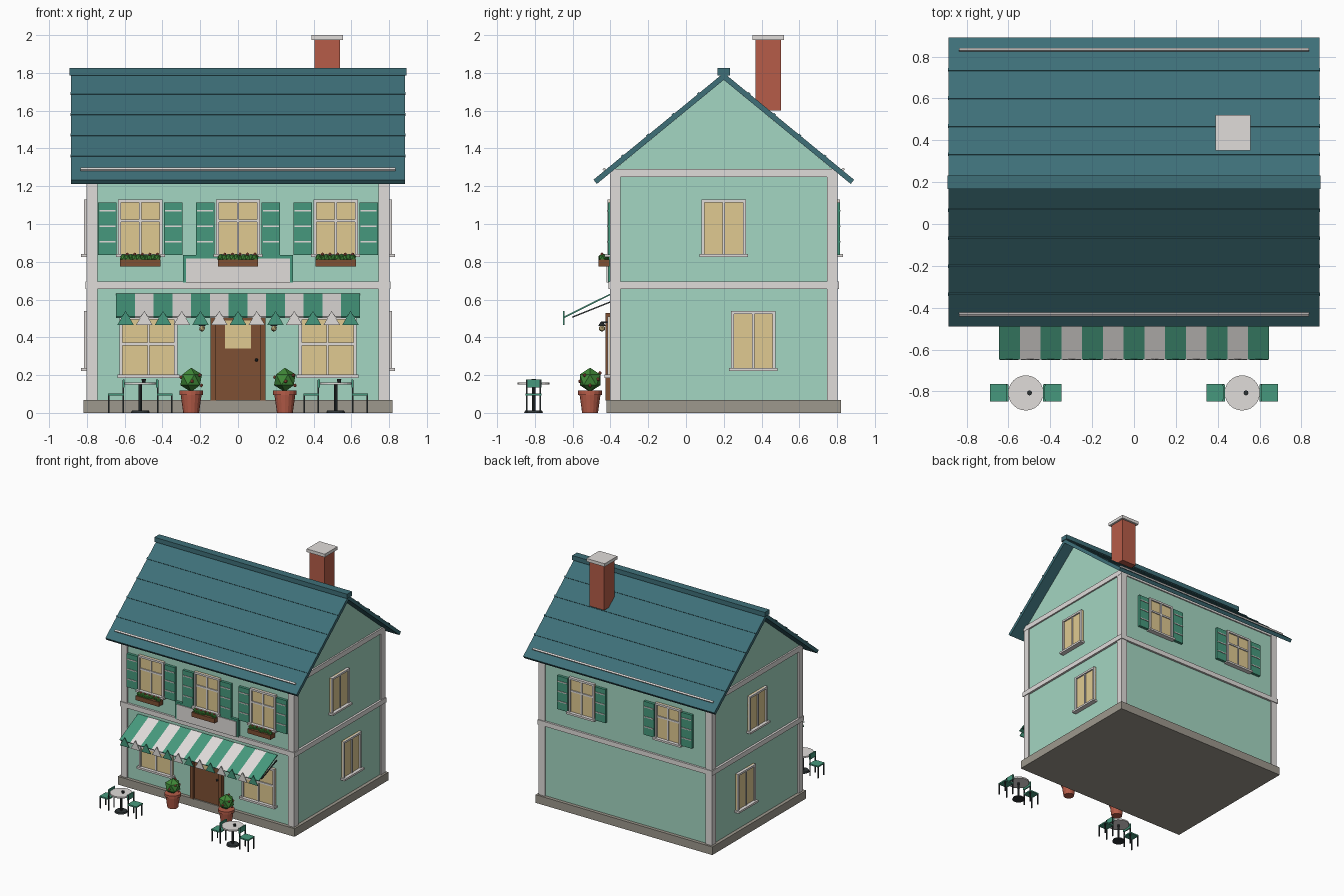
import bpy, bmesh, math, random
from mathutils import Matrix, Vector

random.seed(4)
cube = bpy.data.objects.get("Cube")
if cube:
    bpy.data.objects.remove(cube, do_unlink=True)

# Palette, written as hex and converted to linear
PALETTE = dict(mint_wall="A4D6C2", pale_trim="E0DCDA", grey_stone="9D988D", teal_roof="3E7079",
               shutter_green="46997D", warm_glass="E0CA91", brown_wood="7E5034",
               brick_red="B65C48", leaf_green="408A38", dark_metal="2D3335")
MATS = {}
for key, code in PALETTE.items():
    rgb = [int(code[i:i + 2], 16) / 255 for i in (0, 2, 4)]
    col = [((c + 0.055) / 1.055) ** 2.4 for c in rgb] + [1]
    m = bpy.data.materials.new(key)
    m.use_nodes = True
    m.diffuse_color = col
    m.node_tree.nodes["Principled BSDF"].inputs["Base Color"].default_value = col
    MATS[key] = m


class Part:
    """Collects simple solids into one named object."""

    def __init__(self, name, matrix=None):
        self.name, self.matrix = name, matrix or Matrix()
        self.bm, self.used = bmesh.new(), []

    def paint(self, verts, mat):
        if mat not in self.used:
            self.used.append(mat)
        for f in {f for v in verts for f in v.link_faces}:
            f.material_index = self.used.index(mat)

    def box(self, mat, x0, x1, y0, y1, z0, z1, tilt=0):
        mid = Vector((x0 + x1, y0 + y1, z0 + z1)) / 2
        mtx = (Matrix.Translation(mid) @ Matrix.Rotation(tilt, 4, "X")
               @ Matrix.Diagonal((x1 - x0, y1 - y0, z1 - z0, 1)))
        self.paint(bmesh.ops.create_cube(self.bm, size=1, matrix=mtx)["verts"], mat)

    def cone(self, mat, x, y, z0, z1, r0, r1, sides=16):
        mtx = Matrix.Translation((x, y, (z0 + z1) / 2))
        self.paint(bmesh.ops.create_cone(self.bm, cap_ends=True, segments=sides, radius1=r0,
                   radius2=r1, depth=z1 - z0, matrix=mtx)["verts"], mat)

    def ball(self, mat, x, y, z, r):
        self.paint(bmesh.ops.create_icosphere(self.bm, subdivisions=1, radius=r,
                   matrix=Matrix.Translation((x, y, z)))["verts"], mat)

    def prism(self, mat, profile, axis, a, b):
        """Extrude a 2D profile along x (profile is y,z) or y (profile is x,z)."""
        place = (lambda p, t: (t, p[0], p[1])) if axis == "x" else (lambda p, t: (p[0], t, p[1]))
        lo = [self.bm.verts.new(place(p, a)) for p in profile]
        hi = [self.bm.verts.new(place(p, b)) for p in profile]
        self.bm.faces.new(lo)
        self.bm.faces.new(hi[::-1])
        for i in range(len(lo)):
            j = (i + 1) % len(lo)
            self.bm.faces.new((lo[i], hi[i], hi[j], lo[j]))
        self.paint(lo + hi, mat)

    def done(self):
        bmesh.ops.recalc_face_normals(self.bm, faces=self.bm.faces[:])
        me = bpy.data.meshes.new(self.name)
        self.bm.to_mesh(me)
        self.bm.free()
        for key in self.used:
            me.materials.append(MATS[key])
        ob = bpy.data.objects.new(self.name, me)
        ob.matrix_world = self.matrix
        bpy.context.collection.objects.link(ob)


CY = 0.2                    # house centre in y
WX, WY = 0.79, 0.592        # wall half sizes
SLOPE, APEX = 0.82, 1.8


def ring(name, mat, hx, hy, z0, z1):
    p = Part(name)
    p.box(mat, -hx, hx, CY - hy, CY + hy, z0, z1)
    p.done()


# House body
ring("stone_base", "grey_stone", 0.818, 0.62, 0, 0.068)
walls = Part("walls_and_gables")
eave = APEX - 0.037 - SLOPE * WY
walls.prism("mint_wall", [(CY - WY, 0.06), (CY + WY, 0.06), (CY + WY, eave),
                          (CY, APEX - 0.037), (CY - WY, eave)], "x", -WX, WX)
walls.done()
ring("floor_band", "pale_trim", 0.808, 0.609, 0.655, 0.695)
ring("eave_band", "pale_trim", 0.803, 0.602, 1.25, 1.292)
posts = Part("corner_posts")
for sx in (-1, 1):
    for sy in (-1, 1):
        x, y = sx * 0.773, CY + sy * 0.575
        posts.box("pale_trim", x - 0.028, x + 0.028, y - 0.028, y + 0.028, 0.06, 1.26)
posts.done()

# Roof slabs, course lines, ridge and snow rails
roof = Part("roof")
ex, ez = 0.69, APEX - SLOPE * 0.69
roof.prism("teal_roof", [(CY - ex, ez), (CY, APEX), (CY + ex, ez), (CY + ex - 0.018, ez - 0.022),
                         (CY, APEX - 0.037), (CY - ex + 0.018, ez - 0.022)], "x", -0.885, 0.885)
tilt = math.atan(SLOPE)
rails = Part("snow_rails")
for s in (-1, 1):
    for k in range(1, 5):
        d = 0.134 * k
        y, z = CY + s * d, APEX - SLOPE * d
        roof.box("teal_roof", -0.888, 0.888, y - 0.007, y + 0.007, z - 0.005, z + 0.005, -s * tilt)
    y, z = CY + s * 0.632, APEX - SLOPE * 0.632 + 0.007
    rails.box("pale_trim", -0.835, 0.835, y - 0.007, y + 0.007, z - 0.007, z + 0.007, -s * tilt)
roof.box("teal_roof", -0.892, 0.892, CY - 0.032, CY + 0.032, 1.787, 1.825)
roof.done()
rails.done()
chimney = Part("chimney")
chimney.box("brick_red", 0.405, 0.541, 0.368, 0.504, 1.6, 1.98)
chimney.box("pale_trim", 0.389, 0.557, 0.352, 0.52, 1.974, 2)
chimney.done()


def on_wall(x, y, turn):
    return Matrix.Translation((x, y, 0)) @ Matrix.Rotation(math.radians(turn), 4, "Z")


def window(name, mtx, w, z0, z1, bar=None, shutters=False):
    """Window facing local -y with the wall surface at y = 0."""
    p, h, t = Part(name, mtx), w / 2, 0.016
    p.box("warm_glass", -h, h, -0.012, 0.01, z0, z1)
    for s in (-1, 1):
        p.box("pale_trim", s * (h - t / 2) - t / 2, s * (h - t / 2) + t / 2, -0.024, 0, z0, z1)
    p.box("pale_trim", -h, h, -0.024, 0, z1 - t, z1)
    p.box("pale_trim", -h - 0.012, h + 0.012, -0.04, 0, z0 - 0.004, z0 + 0.012)
    p.box("pale_trim", -0.006, 0.006, -0.02, 0, z0, z1)
    if bar:
        p.box("pale_trim", -h, h, -0.02, 0, bar - 0.007, bar + 0.007)
    p.done()
    if shutters:
        q = Part(name + "_shutters", mtx)
        for s in (-1, 1):
            c = s * (h + 0.057)
            q.box("shutter_green", c - 0.049, c + 0.049, -0.022, 0, z0 + 0.005, z1 - 0.015)
            for k in range(3):
                z = z0 + 0.075 + 0.083 * k
                q.box("pale_trim", c - 0.043, c + 0.043, -0.027, 0, z - 0.004, z + 0.004)
        q.done()


FRONT, BACK = CY - WY, CY + WY
for i, x in enumerate((-0.517, 0, 0.517)):
    window(f"upper_front_window_{i}", on_wall(x, FRONT, 0), 0.235, 0.83, 1.13, 1.018, True)
    b = Part(f"flower_box_{i}")
    b.box("brown_wood", x - 0.107, x + 0.107, -0.462, -0.405, 0.775, 0.812)
    for k in range(10):
        fx = x - 0.09 + 0.02 * k
        b.ball("leaf_green", fx, -0.435 + random.uniform(-0.012, 0.012), 0.822, 0.02)
        if k % 2:
            b.ball("brick_red", fx, -0.445, 0.84, 0.009)
    b.done()
for i, s in enumerate((-1, 1)):
    window(f"upper_back_window_{i}", on_wall(s * 0.4, BACK, 180), 0.235, 0.83, 1.13, 1.018, True)
    window(f"shop_window_{i}", on_wall(s * 0.474, FRONT, 0), 0.305, 0.19, 0.51, 0.365)
    window(f"upper_side_window_{i}", on_wall(s * WX, 0.2, s * 90), 0.235, 0.83, 1.13)
    window(f"lower_side_window_{i}", on_wall(s * WX, 0.356, s * 90), 0.235, 0.225, 0.54)

# Sign board
sign = Part("blank_sign_board")
sign.box("shutter_green", -0.292, 0.292, -0.414, -0.39, 0.69, 0.835)
sign.box("pale_trim", -0.275, 0.275, -0.421, -0.39, 0.69, 0.818)
sign.done()

# Door
door = Part("door")
for s in (-1, 1):
    door.box("brown_wood", s * 0.131 - 0.014, s * 0.131 + 0.014, -0.425, -0.39, 0.066, 0.53)
door.box("brown_wood", -0.145, 0.145, -0.425, -0.39, 0.505, 0.53)
door.box("brown_wood", -0.118, 0.118, -0.41, -0.39, 0.066, 0.51)
door.box("warm_glass", -0.07, 0.07, -0.416, -0.39, 0.34, 0.49)
door.ball("dark_metal", 0.098, -0.418, 0.28, 0.01)
door.done()

# Awning with stripes, hanging pennants and stays
awning = Part("striped_awning")
stripe = 1.29 / 13
drop, reach = 0.122, 0.245
angle, length = math.atan2(drop, reach), math.hypot(drop, reach)
for i in range(13):
    mat = "pale_trim" if i % 2 else "shutter_green"
    x = -0.645 + stripe * i
    awning.box(mat, x, x + stripe, -0.5225 - length / 2, -0.5225 + length / 2, 0.563, 0.571, angle)
    c = x + stripe / 2
    awning.prism(mat, [(c - 0.044, 0.465), (c + 0.044, 0.465), (c, 0.54)], "y", -0.65, -0.644)
for s in (-1, 1):
    awning.box("dark_metal", s * 0.64 - 0.004, s * 0.64 + 0.004, -0.61, -0.395, 0.543, 0.55,
               math.atan2(0.08, 0.2))
awning.done()

for side, s in (("right", -1), ("left", 1)):
    # Wall lamp
    x = s * 0.19
    lamp = Part(side + "_wall_lamp")
    lamp.box("dark_metal", x - 0.006, x + 0.006, -0.45, -0.39, 0.475, 0.485)
    lamp.cone("dark_metal", x, -0.445, 0.46, 0.48, 0.02, 0.008, 8)
    lamp.ball("warm_glass", x, -0.445, 0.447, 0.018)
    lamp.done()

    # Potted shrub
    x, y = s * 0.248, -0.508
    pot = Part(side + "_potted_shrub")
    pot.cone("brick_red", x, y, 0, 0.1, 0.042, 0.056)
    pot.cone("brick_red", x, y, 0.095, 0.118, 0.063, 0.063)
    pot.ball("leaf_green", x, y, 0.175, 0.064)
    for k in range(7):
        a = k * 2.4
        pot.ball("brick_red", x + 0.054 * math.cos(a), y + 0.054 * math.sin(a), 0.145 + 0.011 * k, 0.01)
    pot.done()

    # Bistro table
    x, y = s * 0.517, -0.807
    table = Part(side + "_table")
    table.cone("dark_metal", x, y, 0, 0.012, 0.05, 0.045)
    table.cone("dark_metal", x, y, 0.01, 0.152, 0.009, 0.009, 8)
    table.cone("pale_trim", x, y, 0.15, 0.162, 0.084, 0.084, 24)
    table.cone("dark_metal", x + 0.018, y, 0.162, 0.18, 0.009, 0.012, 8)
    table.done()

    # Chairs on either side of the table, backs towards it
    for j, d in enumerate((-1, 1)):
        cx = x + d * 0.129
        chair = Part(f"{side}_chair_{j}")
        chair.box("shutter_green", cx - 0.042, cx + 0.042, y - 0.042, y + 0.042, 0.092, 0.103)
        for lx in (-1, 1):
            for ly in (-1, 1):
                px, py = cx + lx * 0.038, y + ly * 0.036
                top = 0.175 if lx == -d else 0.094
                chair.box("dark_metal", px - 0.004, px + 0.004, py - 0.004, py + 0.004, 0, top)
        bx = cx - d * 0.041
        chair.box("shutter_green", bx - 0.005, bx + 0.005, y - 0.041, y + 0.041, 0.135, 0.178)
        chair.done()
